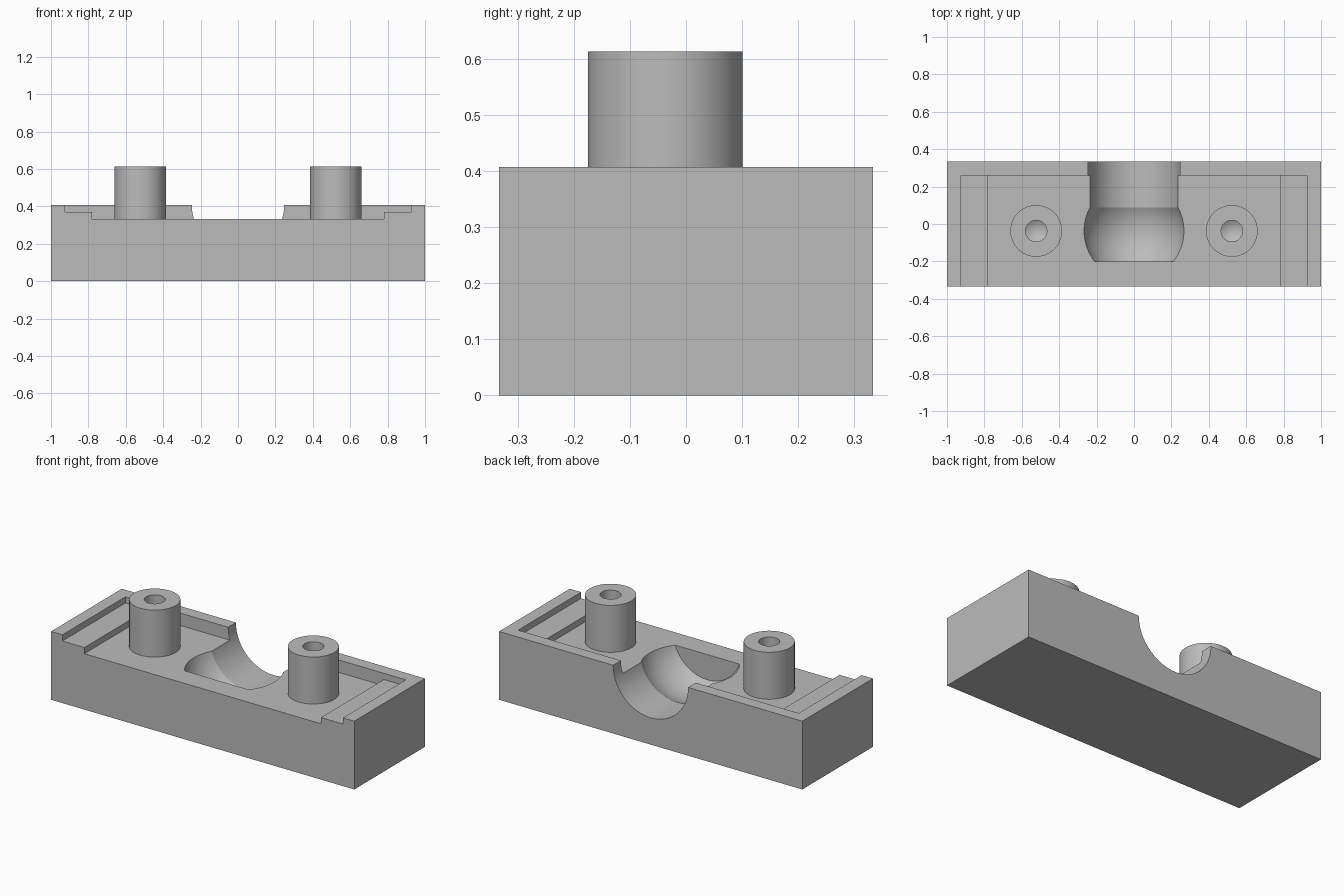
import bpy, bmesh, math
from mathutils import Matrix, Vector

cube = bpy.data.objects.get("Cube")
if cube:
    bpy.data.objects.remove(cube, do_unlink=True)

grey = bpy.data.materials.new("plain grey")
grey.use_nodes = True
colour = (0.5, 0.5, 0.5, 1)
grey.diffuse_color = colour
grey.node_tree.nodes["Principled BSDF"].inputs["Base Color"].default_value = colour


def finish(name, bm):
    bmesh.ops.recalc_face_normals(bm, faces=bm.faces)
    mesh = bpy.data.meshes.new(name)
    bm.to_mesh(mesh)
    bm.free()
    mesh.materials.append(grey)
    obj = bpy.data.objects.new(name, mesh)
    bpy.context.collection.objects.link(obj)
    return obj


def box(name, low, high):
    low, high = Vector(low), Vector(high)
    bm = bmesh.new()
    place = Matrix.Translation((low + high) / 2) @ Matrix.Diagonal((*(high - low), 1))
    bmesh.ops.create_cube(bm, size=1, matrix=place)
    return finish(name, bm)


def lathe(name, profile, place, steps=96):
    """Turn (radius, height) points around z, then move by a matrix."""
    bm = bmesh.new()
    verts = [bm.verts.new((r, 0, h)) for r, h in profile]
    edges = [bm.edges.new(pair) for pair in zip(verts, verts[1:])]
    bmesh.ops.spin(bm, geom=verts + edges, cent=(0, 0, 0), axis=(0, 0, 1),
                   angle=math.tau, steps=steps)
    bmesh.ops.remove_doubles(bm, verts=bm.verts, dist=0.00005)
    bm.transform(place)
    return finish(name, bm)


def activate(obj):
    bpy.ops.object.select_all(action='DESELECT')
    obj.select_set(True)
    bpy.context.view_layer.objects.active = obj


def cut(target, cutter):
    mod = target.modifiers.new("cut", 'BOOLEAN')
    mod.operation, mod.solver, mod.object = 'DIFFERENCE', 'EXACT', cutter
    activate(target)
    bpy.ops.object.modifier_apply(modifier=mod.name)


FLOOR, STEP, TOP = 0.333, 0.37, 0.407
DEPTH = 0.333
MID_Y = -0.037

# Block with a stepped recess open at the front
block = box("base_block", (-1, -DEPTH, 0), (1, DEPTH, TOP))
cutters = [
    box("recess_cutter", (-0.78, -0.5, FLOOR), (0.78, 0.26, 0.6)),
    box("ledge_cutter", (-0.925, -0.5, STEP), (0.925, 0.26, 0.6)),
]

# Ball socket with a flat front end, running into a round channel at the back
R_BALL, R_NECK, FRONT = 0.277, 0.247, -0.2
start = math.acos((FRONT - MID_Y) / R_BALL)
end = math.asin(R_NECK / R_BALL)
profile = [(0, FRONT)]
for i in range(25):
    a = start + (end - start) * i / 24
    profile.append((R_BALL * math.sin(a), MID_Y + R_BALL * math.cos(a)))
profile += [(R_NECK, 0.5), (0, 0.5)]
along_y = Matrix.Translation((0, 0, TOP)) @ Matrix.Rotation(-math.pi / 2, 4, 'X')
cutters.append(lathe("socket_cutter", profile, along_y, 128))

for cutter in cutters:
    cut(block, cutter)

# Two hollow posts, drilled down into the block with a pointed hole
parts = [block]
for side, x in (("left", 0.523), ("right", -0.523)):
    place = Matrix.Translation((x, MID_Y, 0))
    post = lathe(side + "_post",
                 [(0, 0.32), (0.138, 0.32), (0.138, 0.613), (0, 0.613)], place)
    drill = lathe(side + "_drill",
                  [(0, 0.18), (0.057, 0.214), (0.057, 0.7), (0, 0.7)], place)
    cut(post, drill)
    cut(block, drill)
    cutters.append(drill)
    parts.append(post)

for cutter in cutters:
    bpy.data.objects.remove(cutter, do_unlink=True)

for part in parts:
    activate(part)
    bpy.ops.object.shade_smooth_by_angle(angle=math.radians(25))
